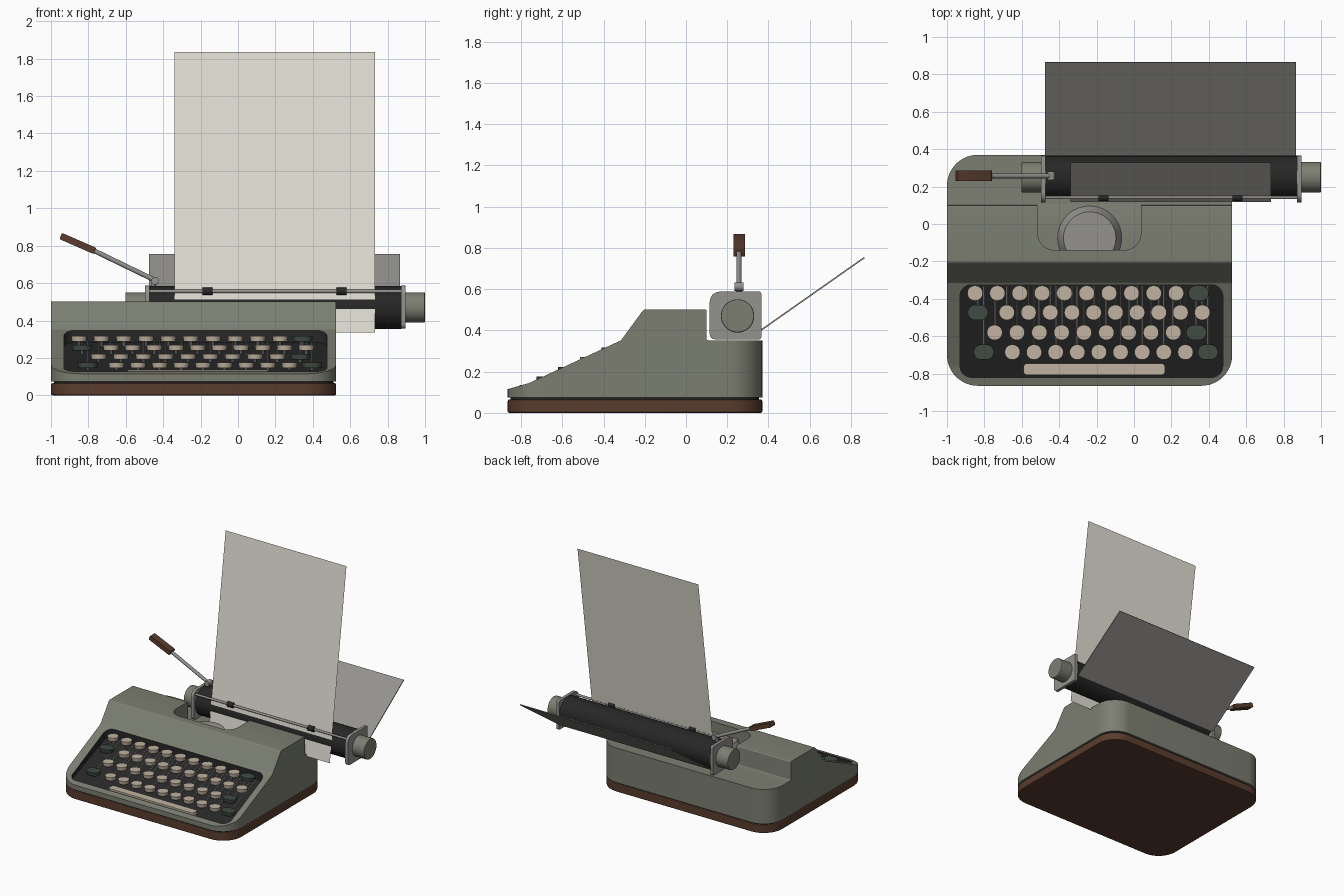
import bpy, bmesh, math
from mathutils import Vector

if "Cube" in bpy.data.objects:
    bpy.data.objects.remove(bpy.data.objects["Cube"])


def material(name, r, g, b):
    m = bpy.data.materials.new(name)
    m.diffuse_color = (r, g, b, 1)
    m.use_nodes = True
    m.node_tree.nodes["Principled BSDF"].inputs["Base Color"].default_value = m.diffuse_color
    return m


GREEN = material("green_grey_paint", .20, .21, .165)
WOOD = material("brown_wood", .10, .045, .026)
CREAM = material("cream_keys", .53, .45, .35)
DARK_KEY = material("dark_green_keys", .05, .07, .055)
BLACK = material("black_rubber", .02, .02, .021)
STEEL = material("steel", .30, .29, .27)
PAPER = material("paper", .75, .73, .65)


def fillet(points, radii, n=8):
    """Round the corners of a 2D polygon with true arcs."""
    pts = [Vector(p) for p in points]
    if not isinstance(radii, (list, tuple)):
        radii = [radii] * len(pts)
    out = []
    for i, p in enumerate(pts):
        r = radii[i]
        if r == 0:
            out.append(p)
            continue
        u = (pts[i - 1] - p).normalized()
        v = (pts[(i + 1) % len(pts)] - p).normalized()
        half = u.angle(v) / 2
        c = p + (u + v).normalized() * r / math.sin(half)
        d = r / math.tan(half)
        a, b = (p + u * d - c).normalized(), (p + v * d - c).normalized()
        out += [c + a.slerp(b, k / n).normalized() * r for k in range(n + 1)]
    return out


def rect(x0, x1, y0, y1, r=0, n=8):
    return fillet([(x0, y0), (x1, y0), (x1, y1), (x0, y1)], r, n)


def finish(name, bm, mats):
    bmesh.ops.remove_doubles(bm, verts=bm.verts, dist=2e-4)
    bmesh.ops.recalc_face_normals(bm, faces=bm.faces)
    me = bpy.data.meshes.new(name)
    bm.to_mesh(me)
    bm.free()
    ob = bpy.data.objects.new(name, me)
    bpy.context.collection.objects.link(ob)
    for m in mats:
        me.materials.append(m)
    smooth(ob)
    return ob


def smooth(ob):
    bpy.ops.object.select_all(action='DESELECT')
    ob.select_set(True)
    bpy.context.view_layer.objects.active = ob
    bpy.ops.object.shade_smooth_by_angle(angle=math.radians(30))


PLACE = {'x': lambda p, h: (h, p.x, p.y),
         'y': lambda p, h: (p.x, h, p.y),
         'z': lambda p, h: (p.x, p.y, h)}


def extrude(name, outline, lo, hi, mat, axis='z', taper=1.0):
    """Prism from a 2D outline; lo may be a function, taper scales the low end."""
    bm = bmesh.new()
    mid = sum(outline, Vector((0, 0))) / len(outline)
    low = lo if callable(lo) else (lambda p: lo)
    bot = [bm.verts.new(PLACE[axis](mid + (p - mid) * taper, low(p))) for p in outline]
    top = [bm.verts.new(PLACE[axis](p, hi)) for p in outline]
    bm.faces.new(bot)
    bm.faces.new(top)
    for i in range(len(outline)):
        bm.faces.new((bot[i - 1], bot[i], top[i], top[i - 1]))
    return finish(name, bm, [mat])


def rod(name, a, b, r, mat, r2=None, sides=40):
    a, b = Vector(a), Vector(b)
    bm = bmesh.new()
    bmesh.ops.create_cone(bm, cap_ends=True, segments=sides, radius1=r,
                          radius2=r if r2 is None else r2, depth=(b - a).length)
    q = (b - a).to_track_quat('Z', 'Y')
    for v in bm.verts:
        v.co = q @ v.co + (a + b) / 2
    return finish(name, bm, [mat])


def sheet(name, corners, mat):
    bm = bmesh.new()
    bm.faces.new([bm.verts.new(c) for c in corners])
    return finish(name, bm, [mat])


def apply_mod(ob, kind, **settings):
    m = ob.modifiers.new(kind, kind)
    for k, v in settings.items():
        setattr(m, k, v)
    bpy.context.view_layer.objects.active = ob
    bpy.ops.object.modifier_apply(modifier=m.name)


def boolean(ob, cutter, op):
    apply_mod(ob, 'BOOLEAN', operation=op, object=cutter, solver='EXACT')
    bpy.data.objects.remove(cutter)


# wooden plinth and the shadow gap above it
plan = rect(-1, .525, -.865, .37, .165, 12)
plinth = extrude("plinth", plan, 0, .065, WOOD)
apply_mod(plinth, 'BEVEL', width=.008, segments=2, limit_method='ANGLE', angle_limit=.8)
smooth(plinth)
extrude("plinth_gap", rect(-.985, .51, -.85, .355, .15), .06, .08, BLACK)

# body shell: side profile trimmed to the rounded plan
profile = fillet([(-.9, .075), (-.9, .105), (-.76, .145), (-.315, .352), (-.205, .502),
                  (.1, .502), (.1, .352), (.4, .352), (.4, .075)],
                 [0, 0, .1, .02, .02, .008, .008, 0, 0], 6)
body = extrude("body", profile, -1.1, .6, GREEN, 'x')
body.data.materials.append(BLACK)
boolean(body, extrude("plan_trim", plan, -.1, .8, GREEN), 'INTERSECT')


# keyboard well with sloping black floor, and the open type well
def floor_z(y):
    return .085 + .4 * (y + .82)


well = extrude("key_well_cut", rect(-.93, .475, -.82, -.325, .06),
               lambda p: floor_z(p.y), .7, GREEN)
well.data.materials.append(BLACK)
for f in well.data.polygons:
    f.material_index = 1
boolean(body, well, 'DIFFERENCE')
boolean(body, extrude("type_well_cut", rect(-.515, .037, -.14, .2, [.09, .09, 0, 0]),
                      .353, .7, GREEN), 'DIFFERENCE')
smooth(body)

# type basket
rod("type_basket", (-.237, -.075, .345), (-.237, -.075, .42), .175, STEEL, .14, 48)


# keys: row height, cream keys (first x, last x, count), dark key centres
def key(name, x, y, z, half_w, mat):
    outline = rect(x - half_w, x + half_w, y - .041, y + .041, .0409, 6)
    ob = extrude(name, outline, z - .03, z, mat, taper=.9)
    apply_mod(ob, 'BEVEL', width=.005, segments=2, limit_method='ANGLE', angle_limit=.9)
    smooth(ob)
    rod(name + "_stem", (x, y, floor_z(y) - .005), (x, y, z - .02), .008, STEEL, sides=8)
    rod(name + "_lever", (x, y, floor_z(y) + .006), (x, -.33, floor_z(-.33) + .006),
        .004, STEEL, sides=6)


ROWS = [(-.37, .318, -.85, .225, 10, [.345]),
        (-.473, .270, -.68, .365, 10, [-.835]),
        (-.58, .222, -.745, .21, 9, [.333]),
        (-.685, .176, -.65, .275, 9, [-.803, .395])]
for r, (y, z, x0, x1, count, dark) in enumerate(ROWS, 1):
    for i in range(count):
        key(f"key_{r}_{i + 1}", x0 + (x1 - x0) * i / (count - 1), y, z, .042, CREAM)
    for i, x in enumerate(dark, 1):
        key(f"shift_key_{r}_{i}", x, y, z, .055, DARK_KEY)
extrude("space_bar", rect(-.59, .165, -.807, -.745, .018), .1, .135, CREAM)

# carriage: platen, end plates, knobs
AY, AZ = .25, .47
rod("platen", (-.48, AY, AZ), (.875, AY, AZ), .115, BLACK, sides=48)
plate = fillet([(.115, .357), (.365, .357), (.365, .588), (.115, .588)], [.025, .01, .01, .05])
for side, x, out in (("left", -.485, -1), ("right", .883, 1)):
    extrude(f"end_plate_{side}", plate, x - .012, x + .012, STEEL, 'x')
    knob = rod(f"knob_{side}", (x, AY, AZ), (x + out * .117, AY, AZ), .081, GREEN, sides=36)
    apply_mod(knob, 'BEVEL', width=.006, segments=2, limit_method='ANGLE', angle_limit=.8)
    smooth(knob)

# paper bail with two rollers
rod("paper_bail", (-.485, .142, .556), (.883, .142, .556), .009, STEEL, sides=16)
for i, x in enumerate((-.163, .553), 1):
    rod(f"bail_roller_{i}", (x - .026, .142, .556), (x + .026, .142, .556), .02, BLACK, sides=20)

# paper sheet and sloping paper table behind it
sheet("paper", [(-.34, .118, .335), (.732, .118, .335), (.732, .329, 1.835), (-.34, .329, 1.835)], PAPER)
extrude("paper_table", [Vector(p) for p in ((.363, .405), (.367, .399), (.867, .75), (.863, .756))],
        -.477, .867, STEEL, 'x')

# return lever: pivot, arm, wooden grip
rod("lever_pivot", (-.443, .235, .612), (-.443, .28, .612), .021, STEEL, sides=24)
rod("lever_post", (-.46, .257, .56), (-.445, .257, .612), .014, STEEL, sides=16)
rod("lever_arm", (-.443, .257, .615), (-.79, .257, .783), .013, STEEL, sides=16)
a, b = Vector((-.765, .772)), Vector((-.948, .852))
side = Vector((a.y - b.y, b.x - a.x)).normalized() * .018
extrude("lever_grip", fillet([a - side, b - side, b + side, a + side], .006, 3),
        .23, .286, WOOD, 'y')
